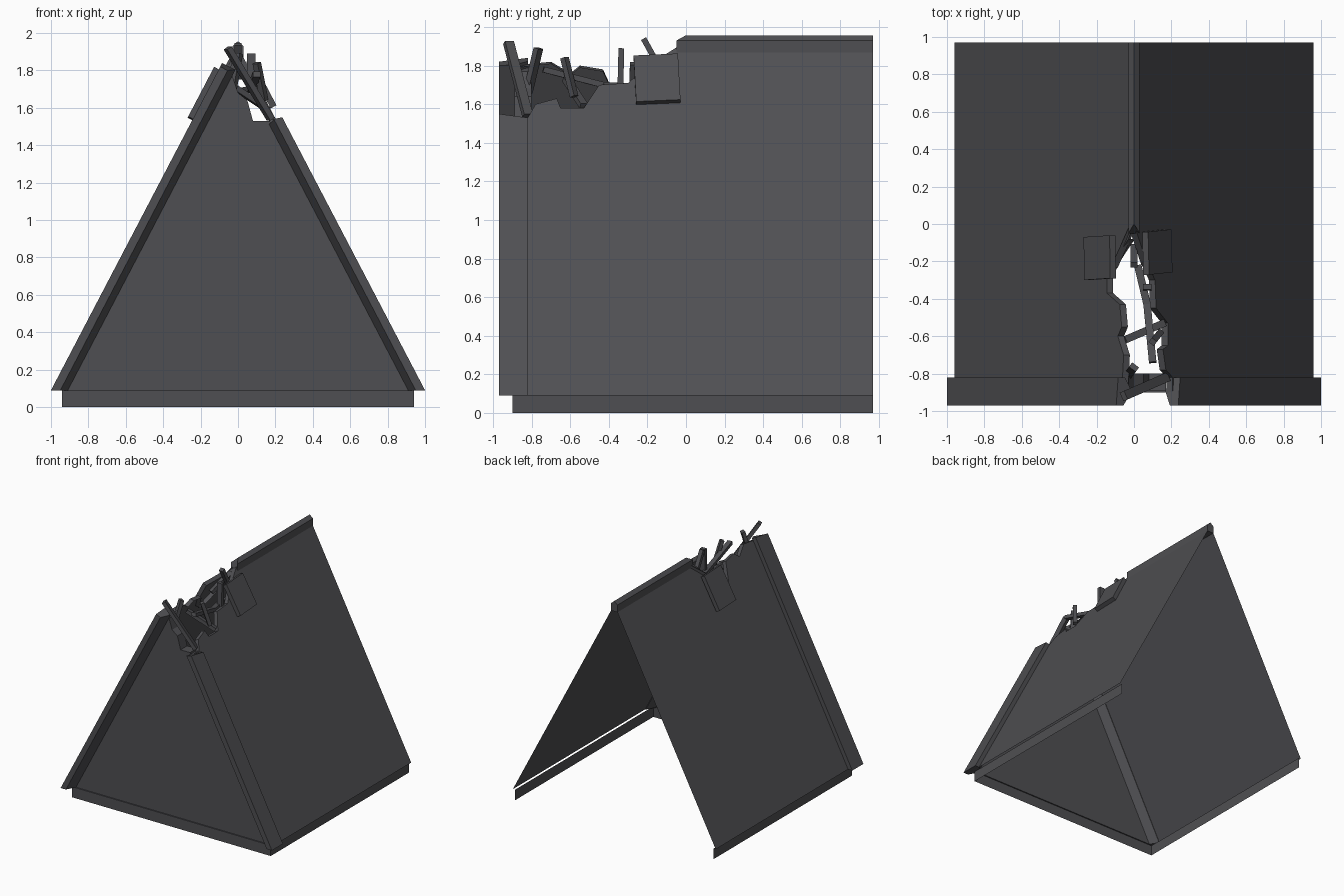
import bpy, bmesh, math
from mathutils import Vector, Matrix, Euler

if "Cube" in bpy.data.objects:
    bpy.data.objects.remove(bpy.data.objects["Cube"])

SLOPE = 1.912          # rise per unit of run of the roof
EAVE = 0.09            # height of the eaves
BACK = 0.97

slate = bpy.data.materials.new("dark slate grey")
slate.diffuse_color = (0.078, 0.078, 0.085, 1)
slate.use_nodes = True
slate.node_tree.nodes["Principled BSDF"].inputs["Base Color"].default_value = slate.diffuse_color


def make(name, verts, faces, recalc=False):
    me = bpy.data.meshes.new(name)
    me.from_pydata([tuple(v) for v in verts], [], faces)
    if recalc:
        bm = bmesh.new()
        bm.from_mesh(me)
        bmesh.ops.recalc_face_normals(bm, faces=bm.faces)
        bm.to_mesh(me)
        bm.free()
    me.materials.append(slate)
    ob = bpy.data.objects.new(name, me)
    bpy.context.collection.objects.link(ob)
    return ob


def run(z, reach):
    """Distance from the middle to the slope at height z."""
    return reach - (z - EAVE) / SLOPE


def box(name, size, matrix):
    sx, sy, sz = (s / 2 for s in size)
    v = [matrix @ Vector((x * sx, y * sy, z * sz))
         for x in (-1, 1) for y in (-1, 1) for z in (-1, 1)]
    f = [(0, 1, 3, 2), (4, 6, 7, 5), (0, 4, 5, 1), (2, 3, 7, 6), (0, 2, 6, 4), (1, 5, 7, 3)]
    return make(name, v, f, True)


def bar(name, p, q, w=0.045, t=0.03):
    p, q = Vector(p), Vector(q)
    d = q - p
    m = Matrix.Translation((p + q) / 2) @ d.to_track_quat('Z', 'Y').to_matrix().to_4x4()
    return box(name, (w, t, d.length), m)


def prism(name, profile, y0, y1):
    """Closed x-z profile extruded along y."""
    n = len(profile)
    v = [(x, y, z) for y in (y0, y1) for x, z in profile]
    f = [tuple(range(n)), tuple(range(n, 2 * n))]
    f += [(i, (i + 1) % n, n + (i + 1) % n, n + i) for i in range(n)]
    return make(name, v, f, True)


# Roof slopes: flat sheets with a ragged broken upper edge (y, z)
broken = {
    1: [(-0.90, 1.53), (-0.82, 1.53), (-0.78, 1.60), (-0.67, 1.63), (-0.65, 1.58),
        (-0.53, 1.58), (-0.45, 1.70), (-0.30, 1.71), (-0.20, 1.80), (-0.04, 1.90), (0, 1.925)],
    -1: [(-0.90, 1.80), (-0.70, 1.82), (-0.60, 1.76), (-0.55, 1.80), (-0.43, 1.78),
         (-0.37, 1.65), (-0.28, 1.65), (-0.20, 1.72), (-0.08, 1.87), (0, 1.925)],
}
for s, side in ((1, "right"), (-1, "left")):
    edge = broken[s]
    outline = [(BACK, EAVE), (-0.90, EAVE)] + edge + [(BACK, 1.925)]
    pts = [(s * run(z, 0.96), y, z) for y, z in outline]
    face = tuple(range(len(pts)))
    make(side + "_roof_slope", pts, [face[::-1] if s > 0 else face])

    # thickness shown along the break
    top = [(s * run(z, 0.96), y, z) for y, z in edge[:-1]]
    low = [(x - s * 0.033, y, z - 0.012) for x, y, z in top]
    n = len(top)
    make(side + "_broken_rim", top + low,
         [(i, i + 1, n + i + 1, n + i)[::s] for i in range(n - 1)])

    # front verge trim, a bar following the slope (inward offset, y)
    section = [(0, -0.97), (0, -0.82), (0.045, -0.82), (0.09, -0.89), (0.05, -0.97)]
    end = 1.55 if s > 0 else 1.82
    v = []
    for d, y in section:
        v.append((s * run(EAVE, 1 - d), y, EAVE))
    for d, y in section:
        z = end - 0.02 * (y > -0.9) * s - (0.2 if s > 0 else 0.4) * d
        v.append((s * run(z, 1 - d), y, z))
    k = len(section)
    make(side + "_verge_trim", v,
         [tuple(range(k)), tuple(range(k, 2 * k))] +
         [(i, (i + 1) % k, k + (i + 1) % k, k + i) for i in range(k)], True)

# Ridge cap over the intact part, with a slanted broken front end
cap = prism("ridge_cap", [(-0.03, 1.868), (-0.03, 1.93), (0, 1.957), (0.03, 1.93), (0.03, 1.868)],
            0.0, BACK)
for vert in cap.data.vertices:
    if vert.co.y < 0.01 and vert.co.z < 1.95:
        vert.co.y = -0.05

# Front gable wall with a broken top, and the thickness of the break
top = [(0.17, 1.53), (0.08, 1.53), (0.05, 1.64), (0.0, 1.68), (-0.03, 1.77), (-0.07, 1.79)]
wall = [(-0.93, EAVE), (0.93, EAVE)] + top
make("gable_wall", [(x, -0.89, z) for x, z in wall], [tuple(range(len(wall)))])
n = len(top)
make("gable_broken_edge", [(x, y, z) for y in (-0.89, -0.80) for x, z in top],
     [(i, n + i, n + i + 1, i + 1) for i in range(n - 1)])

# Base skirt on the front and both sides, open at the back
plan = [(-0.94, BACK), (-0.94, -0.90), (0.94, -0.90), (0.94, BACK)]
make("base_skirt", [(x, y, z) for z in (0, EAVE) for x, y in plan],
     [(i, i + 1, 5 + i, 4 + i) for i in range(3)])
make("front_sill", [(-0.94, -0.90, EAVE), (0.94, -0.90, EAVE), (0.93, -0.89, EAVE), (-0.93, -0.89, EAVE)],
     [(0, 1, 2, 3)])

# Loose roof panels lying beside the hole
tilt = math.atan(SLOPE)
for name, s, loc, length, twist in (("right_loose_panel", 1, (0.125, -0.15, 1.73), 0.27, 0.05),
                                    ("left_loose_panel", -1, (-0.183, -0.18, 1.675), 0.30, 0.03)):
    m = (Matrix.Translation(loc) @ Euler((0, s * tilt, 0)).to_matrix().to_4x4()
         @ Matrix.Rotation(twist, 4, 'Z'))
    box(name, (length, 0.23, 0.035), m)

# Splintered timbers in the hole
timbers = [
    ((-0.055, -0.92, 1.92), (0.175, -0.82, 1.54), 0.05),
    ((0.0, -0.765, 1.89), (-0.04, -0.82, 1.66), 0.045),
    ((0.10, -0.74, 1.78), (0.07, -0.43, 1.70), 0.04),
    ((0.07, -0.43, 1.70), (0.02, -0.22, 1.69), 0.04),
    ((0.07, -0.34, 1.69), (0.07, -0.335, 1.89), 0.045),
    ((0.0, -0.22, 1.94), (0.0, -0.12, 1.76), 0.035),
    ((-0.05, -0.62, 1.73), (0.16, -0.53, 1.59), 0.04),
    ((0.10, -0.63, 1.84), (0.14, -0.58, 1.64), 0.035),
    ((-0.10, -0.22, 1.72), (-0.01, -0.02, 1.88), 0.035),
]
for i, (p, q, w) in enumerate(timbers):
    bar("broken_timber_%d" % (i + 1), p, q, w)
